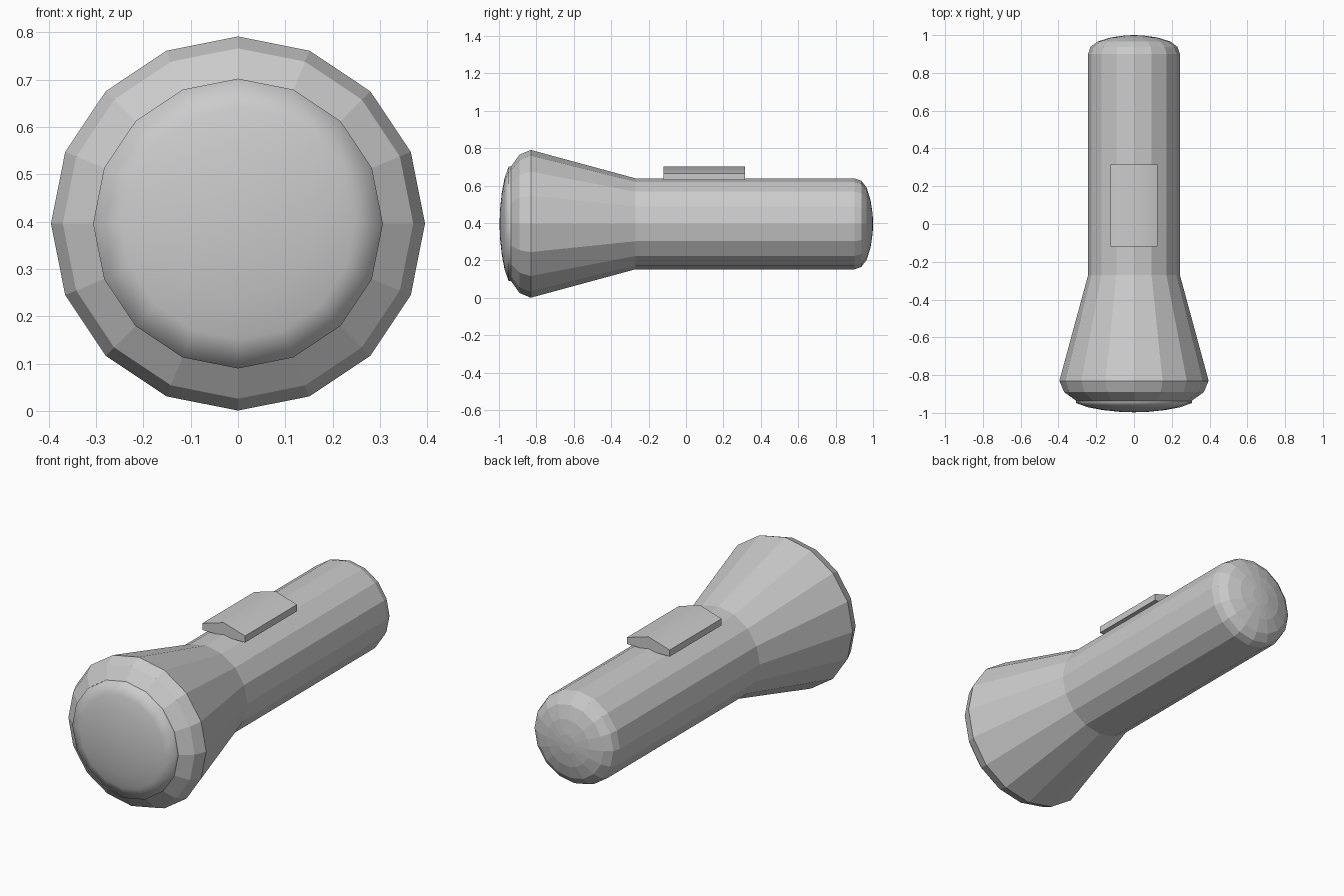
import bpy, bmesh, math

if "Cube" in bpy.data.objects:
    bpy.data.objects.remove(bpy.data.objects["Cube"])

SIDES, AXIS_Z = 16, 0.396


def finish(name, bm, smooth):
    bmesh.ops.recalc_face_normals(bm, faces=bm.faces[:])
    for f in bm.faces:
        f.smooth = smooth
    mesh = bpy.data.meshes.new(name)
    bm.to_mesh(mesh)
    bm.free()
    obj = bpy.data.objects.new(name, mesh)
    bpy.context.collection.objects.link(obj)
    return obj


def revolve(name, profile, smooth=False):
    """Turn (radius, y) points around the torch's long axis; radius 0 makes a pole."""
    bm = bmesh.new()
    rings = []
    for r, y in profile:
        count = SIDES if r > 0 else 1
        rings.append([bm.verts.new((r * math.sin(math.tau * i / SIDES), y,
                                    AXIS_Z + r * math.cos(math.tau * i / SIDES)))
                      for i in range(count)])
    for a, b in zip(rings, rings[1:]):
        for i in range(SIDES):
            j = (i + 1) % SIDES
            quad = [a[i % len(a)], a[j % len(a)], b[j % len(b)], b[i % len(b)]]
            bm.faces.new(list(dict.fromkeys(quad)))
    return finish(name, bm, smooth)


# Faceted casing: front plate, bevelled head, cone, handle and rounded tail
revolve("torch_casing", [(0, -0.94), (0.30, -0.94), (0.37, -0.89), (0.395, -0.83),
                         (0.243, -0.27), (0.243, 0.90), (0.231, 0.937),
                         (0.193, 0.966), (0.125, 0.987), (0.05, 0.998), (0, 1.0)])

# Smooth domed lens with a thin rim
revolve("lens", [(0.306, -0.936), (0.306, -0.948), (0.245, -0.970),
                 (0.165, -0.985), (0.08, -0.994), (0, -0.997)], smooth=True)

# Sliding switch: arched section extruded along the handle
bm = bmesh.new()
section = [(-0.125, 0.63), (-0.125, 0.665), (0, 0.702), (0.125, 0.665), (0.125, 0.63)]
face = bm.faces.new([bm.verts.new((x, -0.12, z)) for x, z in section])
ext = bmesh.ops.extrude_face_region(bm, geom=[face], use_keep_orig=True)
bmesh.ops.translate(bm, vec=(0, 0.435, 0),
                    verts=[v for v in ext["geom"] if isinstance(v, bmesh.types.BMVert)])
switch = finish("switch", bm, False)
bpy.context.view_layer.objects.active = switch
switch.select_set(True)
bpy.ops.object.shade_smooth_by_angle(angle=math.radians(40))
